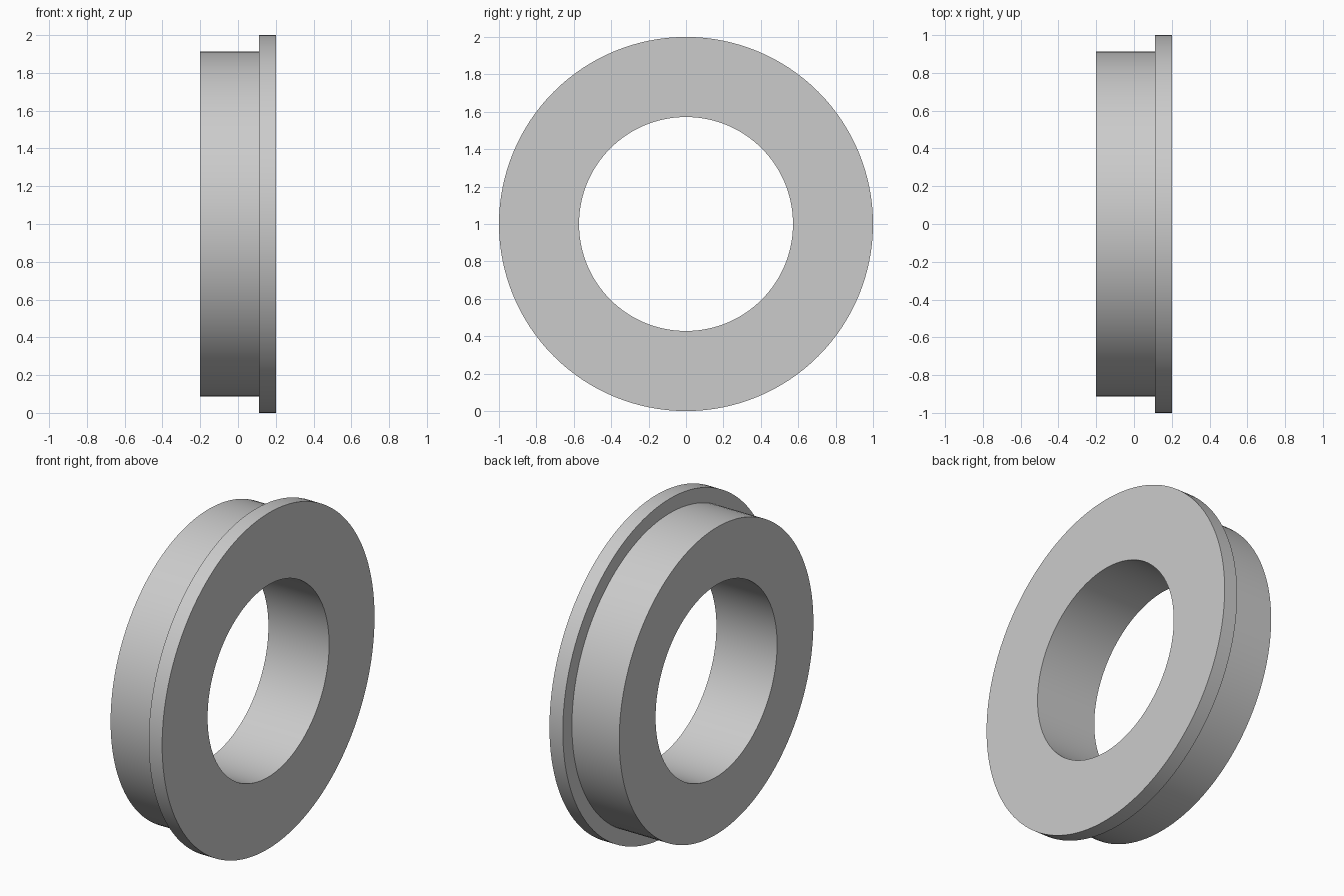
import bpy, bmesh
from math import radians, tau
from mathutils import Vector

cube = bpy.data.objects.get("Cube")
if cube:
    bpy.data.objects.remove(cube, do_unlink=True)

SEGMENTS = 128
BORE, BODY, FLANGE = 0.572, 0.914, 1.0
BACK, STEP, FACE = -0.2, 0.112, 0.2

# Plain grey material
grey = bpy.data.materials.new("light_grey")
grey.use_nodes = True
colour = (0.6, 0.6, 0.6, 1)
grey.diffuse_color = colour
grey.node_tree.nodes["Principled BSDF"].inputs["Base Color"].default_value = colour

# Stepped cross-section as (x, radius), revolved around the x axis
profile = [(BACK, BORE), (BACK, BODY), (STEP, BODY),
           (STEP, FLANGE), (FACE, FLANGE), (FACE, BORE)]
bm = bmesh.new()
verts = [bm.verts.new((x, 0, r)) for x, r in profile]
edges = [bm.edges.new((verts[i - 1], verts[i])) for i in range(len(verts))]
bmesh.ops.spin(bm, geom=verts + edges, cent=Vector(), axis=(1, 0, 0),
               angle=tau, steps=SEGMENTS, use_merge=True)
bmesh.ops.remove_doubles(bm, verts=bm.verts, dist=0.0001)
bmesh.ops.recalc_face_normals(bm, faces=bm.faces)
bmesh.ops.translate(bm, verts=bm.verts, vec=(0, 0, FLANGE))

# Flanged ring object
mesh = bpy.data.meshes.new("flanged_ring")
bm.to_mesh(mesh)
bm.free()
mesh.materials.append(grey)
ring = bpy.data.objects.new("flanged_ring", mesh)
bpy.context.collection.objects.link(ring)

# Smooth round walls with crisp rims
bpy.ops.object.select_all(action="DESELECT")
ring.select_set(True)
bpy.context.view_layer.objects.active = ring
bpy.ops.object.shade_smooth_by_angle(angle=radians(30))
